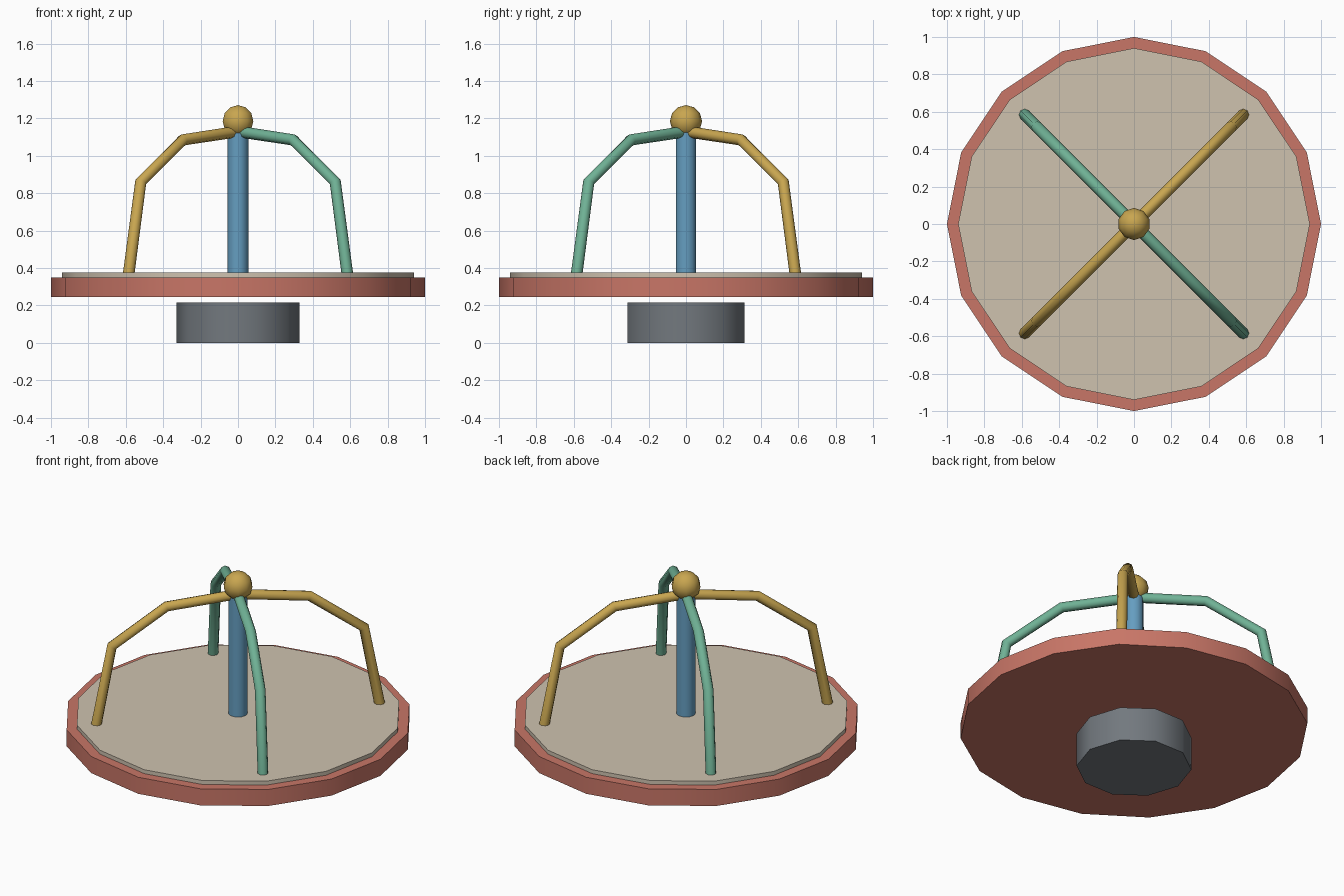
import bpy, math

if "Cube" in bpy.data.objects:
    bpy.data.objects.remove(bpy.data.objects["Cube"])


def material(name, rgb):
    m = bpy.data.materials.new(name)
    m.diffuse_color = (*rgb, 1)
    m.use_nodes = True
    m.node_tree.nodes["Principled BSDF"].inputs["Base Color"].default_value = m.diffuse_color
    return m


RED = material("red", (0.58, 0.18, 0.135))
TAN = material("tan", (0.62, 0.54, 0.43))
YELLOW = material("yellow", (0.58, 0.38, 0.08))
GREEN = material("green", (0.16, 0.44, 0.30))
BLUE = material("blue", (0.13, 0.34, 0.53))
GRAY = material("gray", (0.17, 0.19, 0.21))


def finish(ob, name, mat):
    ob.name = name
    ob.data.materials.clear()
    ob.data.materials.append(mat)
    for p in ob.data.polygons:
        p.use_smooth = True


def cylinder(name, sides, r, z0, z1, mat):
    bpy.ops.mesh.primitive_cylinder_add(vertices=sides, radius=r, depth=z1 - z0,
                                        location=(0, 0, (z0 + z1) / 2),
                                        rotation=(0, 0, math.pi / 2))
    ob = bpy.context.object
    finish(ob, name, mat)
    bpy.ops.object.shade_smooth_by_angle(angle=math.radians(40))


def tube(name, points, r, mat):
    cu = bpy.data.curves.new(name + "_path", "CURVE")
    cu.dimensions = "3D"
    cu.bevel_depth = r
    cu.bevel_resolution = 2
    cu.use_fill_caps = True
    sp = cu.splines.new("POLY")
    sp.points.add(len(points) - 1)
    for p, co in zip(sp.points, points):
        p.co = (*co, 1)
    tmp = bpy.data.objects.new(name + "_path", cu)
    bpy.context.collection.objects.link(tmp)
    bpy.context.view_layer.update()
    dg = bpy.context.evaluated_depsgraph_get()
    me = bpy.data.meshes.new_from_object(tmp.evaluated_get(dg))
    bpy.data.objects.remove(tmp)
    ob = bpy.data.objects.new(name, me)
    bpy.context.collection.objects.link(ob)
    finish(ob, name, mat)


# base, spinning platform, deck and centre post
cylinder("base", 10, 0.33, 0, 0.215, GRAY)
cylinder("platform", 16, 1.0, 0.245, 0.35, RED)
cylinder("deck", 16, 0.94, 0.34, 0.375, TAN)
cylinder("center_post", 10, 0.056, 0.35, 1.13, BLUE)

# ball on top of the post
bpy.ops.mesh.primitive_uv_sphere_add(segments=10, ring_count=6, radius=0.086,
                                     location=(0, 0, 1.185))
finish(bpy.context.object, "top_ball", YELLOW)

# four bent hand rails on the diagonals: (x = y offset, height)
PROFILE = [(0.587, 0.35), (0.52, 0.86), (0.295, 1.085), (0.0, 1.13)]
for sx, sy in ((1, 1), (-1, 1), (-1, -1), (1, -1)):
    side = ("back" if sy > 0 else "front") + ("_right" if sx > 0 else "_left")
    tube(side + "_rail", [(sx * d, sy * d, z) for d, z in PROFILE], 0.031,
         YELLOW if sx == sy else GREEN)
